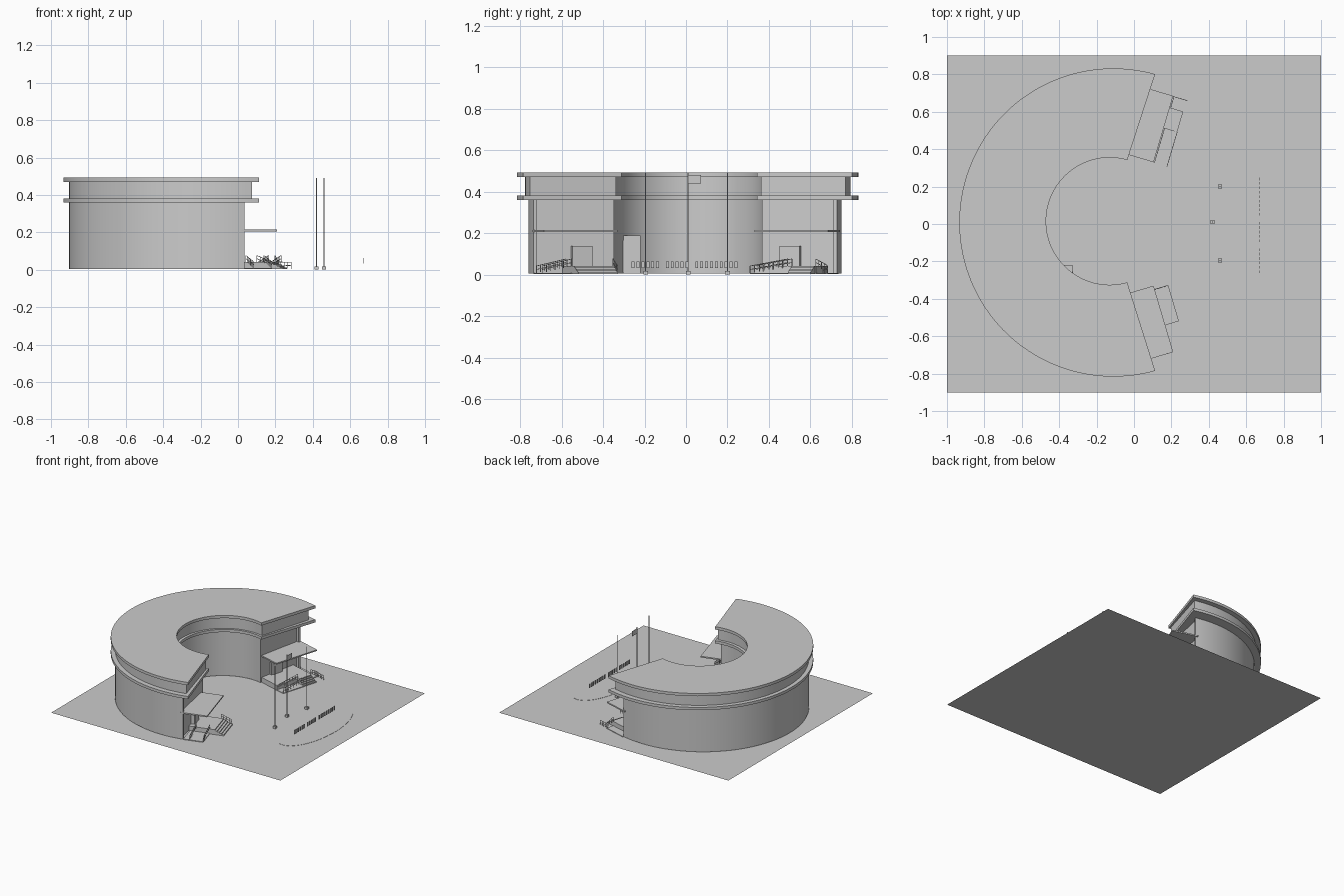
import bpy, bmesh, math
from mathutils import Vector

if "Cube" in bpy.data.objects:
    bpy.data.objects.remove(bpy.data.objects["Cube"])


def make(name, bm, smooth=False):
    bmesh.ops.recalc_face_normals(bm, faces=bm.faces)
    me = bpy.data.meshes.new(name)
    bm.to_mesh(me)
    bm.free()
    ob = bpy.data.objects.new(name, me)
    bpy.context.collection.objects.link(ob)
    if smooth:
        bpy.ops.object.select_all(action='DESELECT')
        ob.select_set(True)
        bpy.context.view_layer.objects.active = ob
        bpy.ops.object.shade_smooth_by_angle(angle=math.radians(30))
    return ob


def prism(name, pts, z0, z1, smooth=False):
    bm = bmesh.new()
    f = bm.faces.new([bm.verts.new((x, y, z0)) for x, y in pts])
    if z1 > z0:
        r = bmesh.ops.extrude_face_region(bm, geom=[f])
        top = [v for v in r['geom'] if isinstance(v, bmesh.types.BMVert)]
        bmesh.ops.translate(bm, verts=top, vec=(0, 0, z1 - z0))
    return make(name, bm, smooth)


def box(name, x0, x1, y0, y1, z0, z1):
    return prism(name, [(x0, y0), (x1, y0), (x1, y1), (x0, y1)], z0, z1)


# C-shaped slab built as quads between an outer and an inner arc
def c_ring(name, outer, inner, z0, z1, n=96):
    bm = bmesh.new()
    rows = []
    for i in range(n + 1):
        row = []
        for cx, cy, r, a in (outer, inner):
            t = math.radians(a + (360 - 2 * a) * i / n)
            for z in (z0, z1):
                row.append(bm.verts.new((cx + r * math.cos(t), cy + r * math.sin(t), z)))
        rows.append(row)
    for p, q in zip(rows, rows[1:]):
        for a, b in ((0, 1), (1, 3), (3, 2), (2, 0)):
            bm.faces.new((p[a], p[b], q[b], q[a]))
    for r in (rows[0], rows[-1]):
        bm.faces.new((r[0], r[1], r[3], r[2]))
    return make(name, bm, True)


def rod(bm, a, b, r=0.0018, seg=6):
    a, b = Vector(a), Vector(b)
    d = b - a
    rot = d.to_track_quat('Z', 'Y').to_matrix().to_4x4()
    rot.translation = (a + b) / 2
    bmesh.ops.create_cone(bm, cap_ends=True, segments=seg, radius1=r, radius2=r,
                          depth=d.length, matrix=rot)


# Ground and the oval bed
box('ground', -1, 1, -0.9, 0.9, 0, 0)
prism('oval_bed', [(0.67 + 0.18 * math.cos(math.tau * i / 64), 0.4 * math.sin(math.tau * i / 64))
                   for i in range(64)], 0.0005, 0.002)

# Main building: core, outer shell, upper storey and two projecting slabs
c_ring('lower_core', (-0.148, -0.004, 0.74, 77.5), (-0.14, 0.01, 0.365, 77.5), 0.005, 0.365)
c_ring('lower_shell', (-0.148, -0.004, 0.755, 76), (-0.148, -0.004, 0.737, 76), 0.005, 0.365)
c_ring('upper_storey', (-0.118, 0.008, 0.785, 75.7), (-0.13, 0.012, 0.36, 76), 0.375, 0.475)
for name, z0, z1 in (('floor_slab', 0.36, 0.382), ('roof_slab', 0.47, 0.492)):
    c_ring(name, (-0.11, 0.008, 0.824, 74.3), (-0.13, 0.015, 0.34, 74), z0, z1)

# Courtyard door panel on the inner wall
box('courtyard_door_frame', -0.40, -0.33, -0.31, -0.22, 0.005, 0.19)
box('courtyard_door', -0.35, -0.325, -0.305, -0.255, 0.01, 0.165)


# Wing entrances: u runs outward along the end wall, v runs away from it
def wing(side):
    s = -1 if side == 'south' else 1
    ul, vl = (0.284, 0.959), (0.959, 0.284)

    def P(u, v):
        return (-0.02 + u * ul[0] + v * vl[0], s * (0.367 + u * ul[1] - v * vl[1]))

    def wbox(part, u0, u1, v0, v1, z0, z1):
        return prism(f'{side}_{part}', [P(u0, v0), P(u1, v0), P(u1, v1), P(u0, v1)], z0, z1)

    def rail(part, u0, v0, z0, u1, v1, z1, n, h=0.034):
        bm = bmesh.new()
        pts = []
        for i in range(n + 1):
            t = i / n
            x, y = P(u0 + (u1 - u0) * t, v0 + (v1 - v0) * t)
            z = z0 + (z1 - z0) * t
            rod(bm, (x, y, z), (x, y, z + h))
            pts.append(Vector((x, y, z)))
        for k in (0.5, 1):
            up = Vector((0, 0, h * k))
            rod(bm, pts[0] + up, pts[-1] + up)
        make(f'{side}_{part}', bm)

    def ramp(part, u0, u1, v0, v1, za, zb):
        ob = wbox(part, u0, u1, v0, v1, 0.003, za)
        for i in (1, 2):
            x, y = P(u1, (v0, v1)[i % 2])
            for v in ob.data.vertices:
                if v.co.z > 0.01 and (v.co.xy - Vector((x, y))).length < 1e-4:
                    v.co.z = zb

    wbox('canopy', 0, 0.37, -0.07, 0.13, 0.205, 0.215)
    # Door in a raised frame on the end wall
    wbox('door_frame', 0.08, 0.18, -0.08, -0.028, 0.035, 0.138)
    wbox('door', 0.092, 0.168, -0.08, -0.024, 0.035, 0.125)

    n = 5
    if side == 'south':
        wbox('landing', 0.02, 0.22, -0.07, 0.125, 0.003, 0.042)
        for i in range(n):
            wbox(f'step_{i + 1}', 0.02, 0.22, 0.12, 0.206 - 0.017 * (n - 1 - i), 0.003, 0.042 - 0.0075 * i)
        ramp('ramp', 0.37, 0.22, -0.05, 0.10, 0.008, 0.042)
        for v in (0.0, 0.10):
            rail('ramp_rail', 0.22, v, 0.042, 0.37, v, 0.008, 7)
        rail('step_rail', 0.02, 0.12, 0.042, 0.02, 0.20, 0.008, 4)
    else:
        wbox('landing', 0.0, 0.31, -0.07, 0.135, 0.003, 0.042)
        for i in range(n):
            wbox(f'step_{i + 1}', 0.19, 0.305, 0.13, 0.205 - 0.0145 * (n - 1 - i), 0.003, 0.042 - 0.0075 * i)
        ramp('ramp', 0.0, 0.19, 0.135, 0.207, 0.008, 0.042)
        for v in (0.135, 0.205):
            rail('ramp_rail', 0.0, v, 0.008, 0.19, v, 0.042, 8)
        ramp('side_ramp', 0.37, 0.31, -0.05, 0.135, 0.008, 0.042)
        rail('side_rail', 0.31, 0.135, 0.042, 0.367, 0.135, 0.012, 4)
        rail('end_rail', 0.367, 0.13, 0.008, 0.367, 0.21, 0.005, 4)


wing('south')
wing('north')

# Three flagpoles with square footings and one flag
for i, (x, y) in enumerate(((0.46, 0.2), (0.42, 0.01), (0.46, -0.195))):
    box(f'pole_base_{i + 1}', x - 0.011, x + 0.011, y - 0.011, y + 0.011, 0, 0.018)
    bm = bmesh.new()
    rod(bm, (x, y, 0.01), (x, y, 0.49), 0.003, 12)
    make(f'flag_pole_{i + 1}', bm, True)
box('flag', 0.419, 0.421, 0.01, 0.072, 0.44, 0.48)

# Plain upright sign blocks on the oval bed
for i in range(22):
    if i in (6, 12):
        continue
    y = -0.262 + i * 0.0236
    box(f'sign_block_{i + 1}', 0.670, 0.674, y, y + 0.014, 0.032, 0.064)
